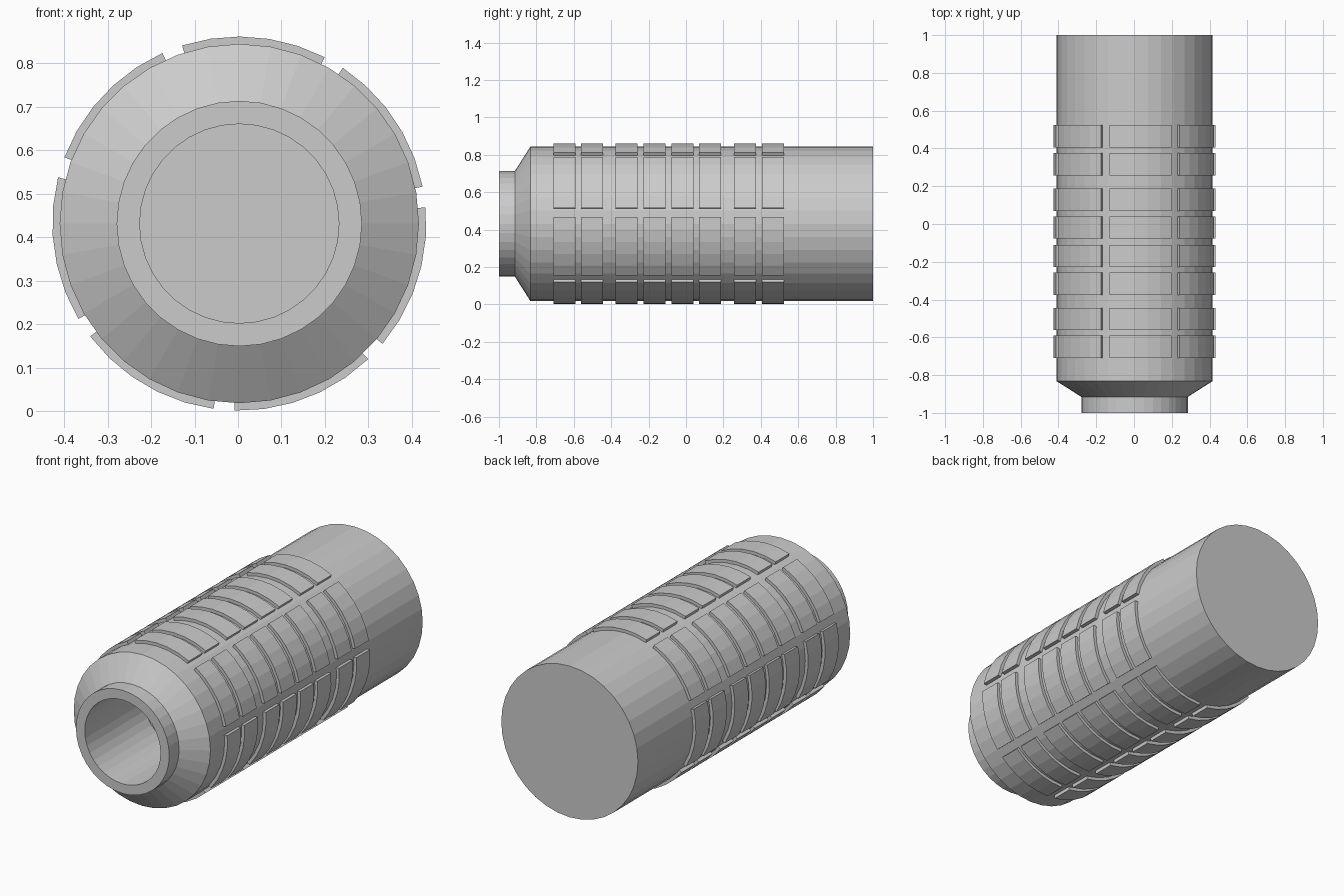
import bpy
import bmesh
from math import sin, cos, radians, tau
from mathutils import Vector

cube = bpy.data.objects.get("Cube")
if cube:
    bpy.data.objects.remove(cube, do_unlink=True)

AXIS_X, AXIS_Z = 0.003, 0.431
SIDES = 36
PADS = 7
PAD_STEPS = 5
PAD_SPAN = radians(45)
PAD_START = radians(11.4)
PAD_OUTER, PAD_INNER = 0.43, 0.4
PAD_LENGTH = 0.118


def ring_point(radius, y, angle):
    return Vector((AXIS_X + radius * cos(angle), y, AXIS_Z + radius * sin(angle)))


def finish(name, bm):
    bmesh.ops.recalc_face_normals(bm, faces=bm.faces)
    mesh = bpy.data.meshes.new(name)
    bm.to_mesh(mesh)
    bm.free()
    obj = bpy.data.objects.new(name, mesh)
    bpy.context.collection.objects.link(obj)
    return obj


def lathe(name, profile):
    """Revolve (radius, y) points around the long axis, capping both ends."""
    bm = bmesh.new()
    rings = [[bm.verts.new(ring_point(r, y, tau * i / SIDES)) for i in range(SIDES)]
             for r, y in profile]
    for a, b in zip(rings, rings[1:]):
        for i in range(SIDES):
            j = (i + 1) % SIDES
            bm.faces.new((a[i], a[j], b[j], b[i]))
    bm.faces.new(rings[0])
    bm.faces.new(rings[-1])
    return finish(name, bm)


def add_pad(bm, start, y):
    """Curved raised block following the barrel."""
    sections = []
    for i in range(PAD_STEPS + 1):
        angle = start + PAD_SPAN * i / PAD_STEPS
        sections.append([bm.verts.new(ring_point(r, py, angle)) for r, py in (
            (PAD_INNER, y), (PAD_OUTER, y),
            (PAD_OUTER, y + PAD_LENGTH), (PAD_INNER, y + PAD_LENGTH))])
    for a, b in zip(sections, sections[1:]):
        for k in range(4):
            n = (k + 1) % 4
            bm.faces.new((a[k], a[n], b[n], b[k]))
    bm.faces.new(sections[0])
    bm.faces.new(sections[-1])


# Barrel with tapered shoulder, neck and bored opening
lathe("barrel", [
    (0.229, -0.5), (0.229, -1.0), (0.282, -1.0), (0.282, -0.915),
    (0.413, -0.832), (0.413, 1.0),
])

# Bands of raised grip pads
band_starts = (-0.709, -0.562, -0.376, -0.228, -0.078, 0.07, 0.257, 0.406)
for number, y in enumerate(band_starts, 1):
    bm = bmesh.new()
    for k in range(PADS):
        add_pad(bm, PAD_START + tau * k / PADS, y)
    finish(f"grip_band_{number}", bm)
